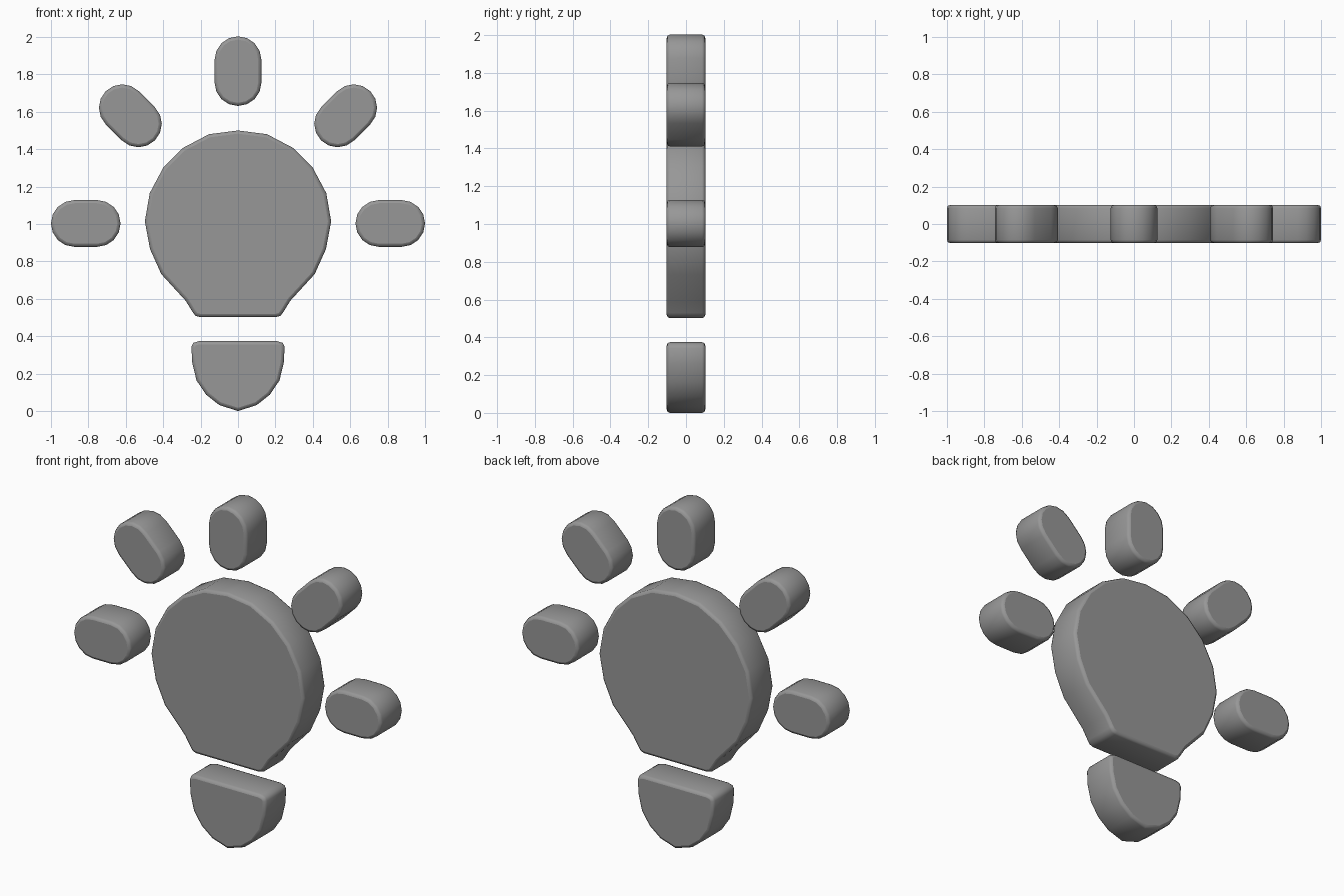
import bpy, bmesh, math

if "Cube" in bpy.data.objects:
    bpy.data.objects.remove(bpy.data.objects["Cube"])

HALF = 0.102          # half thickness of every plate
CX, CZ = 0.0, 1.003   # centre of the sunburst

# Dark grey finish shared by all parts
grey = bpy.data.materials.new("dark_grey")
grey.diffuse_color = (0.31, 0.31, 0.31, 1)
grey.use_nodes = True
grey.node_tree.nodes["Principled BSDF"].inputs["Base Color"].default_value = grey.diffuse_color


def plate(name, outline):
    """Extrude an x/z outline through y and soften its front and back rims."""
    bm = bmesh.new()
    face = bm.faces.new([bm.verts.new((x, -HALF, z)) for x, z in outline])
    ext = bmesh.ops.extrude_face_region(bm, geom=[face], use_keep_orig=True)
    for v in ext["geom"]:
        if isinstance(v, bmesh.types.BMVert):
            v.co.y = HALF
    bmesh.ops.recalc_face_normals(bm, faces=bm.faces[:])
    rims = [e for e in bm.edges if abs(e.verts[0].co.y - e.verts[1].co.y) < 1e-5]
    bmesh.ops.bevel(bm, geom=rims, offset=0.017, offset_type='OFFSET',
                    segments=2, profile=0.5, affect='EDGES')
    mesh = bpy.data.meshes.new(name)
    bm.to_mesh(mesh)
    bm.free()
    mesh.materials.append(grey)
    ob = bpy.data.objects.new(name, mesh)
    bpy.context.collection.objects.link(ob)
    bpy.ops.object.select_all(action='DESELECT')
    ob.select_set(True)
    bpy.context.view_layer.objects.active = ob
    bpy.ops.object.shade_smooth_by_angle(angle=math.radians(50))
    # The front and back stay perfectly flat
    for p in mesh.polygons:
        if abs(p.normal.y) > 0.99:
            p.use_smooth = False
    return ob


def mirrored(half):
    """Complete a right-hand outline with its left-hand reflection."""
    return half + [(-x, z) for x, z in reversed(half) if x > 1e-6]


def capsule(distance, angle, straight=0.06, radius=0.125, steps=8):
    """Rounded bar pointing away from the sunburst centre."""
    c, s = math.cos(angle), math.sin(angle)
    pts = []
    for side, start in ((1, -math.pi / 2), (-1, math.pi / 2)):
        for i in range(steps + 1):
            a = start + math.pi * i / steps
            u = distance + side * straight + radius * math.cos(a)
            v = radius * math.sin(a)
            pts.append((CX + u * c - v * s, CZ + u * s + v * c))
    return pts


# Bulb: faceted round glass narrowing to a flat neck
plate("bulb_glass", mirrored([
    (0, 1.50), (0.155, 1.48), (0.294, 1.407), (0.398, 1.304), (0.472, 1.165),
    (0.498, 1.014), (0.47, 0.865), (0.41, 0.732), (0.28, 0.59),
    (0.243, 0.53), (0.228, 0.51), (0.203, 0.502)]))

# Cap: half-round base below the glass
plate("bulb_cap", mirrored([
    (0, 0.0), (0.1, 0.032), (0.171, 0.088), (0.222, 0.164), (0.245, 0.26),
    (0.249, 0.343), (0.238, 0.365), (0.207, 0.374)]))

# Five light rays fanned around the top half
for i in range(5):
    plate(f"light_ray_{i + 1}", capsule(0.814, math.radians(45 * i), straight=0.061))
